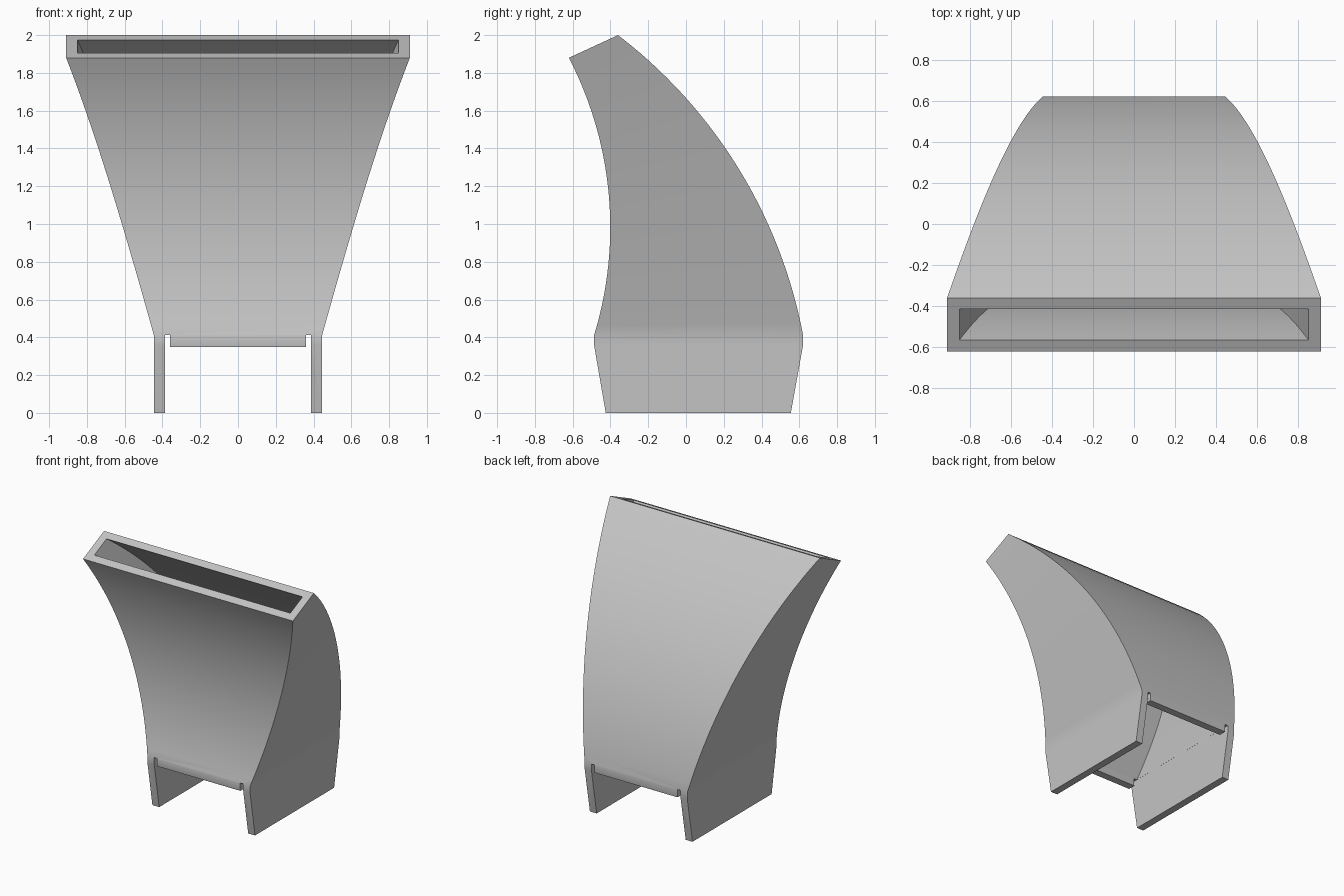
import bpy, bmesh, math
from mathutils import Vector

if "Cube" in bpy.data.objects:
    bpy.data.objects.remove(bpy.data.objects["Cube"])

WALL = 0.06
STEPS = 28

grey = bpy.data.materials.new("plain grey")
grey.diffuse_color = (0.55, 0.55, 0.55, 1)
grey.use_nodes = True
grey.node_tree.nodes["Principled BSDF"].inputs["Base Color"].default_value = grey.diffuse_color


def arc(p, q, sag, n):
    """Circular arc in (y, z) from p to q, bulging by sag toward +y."""
    p, q = Vector(p), Vector(q)
    d = q - p
    half = d.length / 2
    out = Vector((d.y, -d.x)).normalized()
    r = (half * half + sag * sag) / (2 * sag)
    centre = (p + q) / 2 + out * (sag - r)
    a = math.asin(half / r)
    along = d.normalized()
    return [centre + out * r * math.cos(t) + along * r * math.sin(t)
            for t in (a * (2 * i / n - 1) for i in range(n + 1))]


def ring(bm, front, back, w, inset):
    """Four corners of one cross-section, inset by the wall thickness."""
    d = (back - front).normalized() * inset
    f, b, x = front + d, back - d, w - inset
    return [bm.verts.new(c) for c in
            ((-x, f.x, f.y), (x, f.x, f.y), (x, b.x, b.y), (-x, b.x, b.y))]


def bridge(bm, r0, r1):
    for i in range(4):
        j = (i + 1) % 4
        bm.faces.new((r0[i], r0[j], r1[j], r1[i]))


# Cross-sections: straight foot, then the flaring curved hood
sections = [(Vector((-0.425, 0)), Vector((0.555, 0)), 0.445),
            (Vector((-0.487, 0.36)), Vector((0.62, 0.36)), 0.445)]
fronts = arc((-0.487, 0.41), (-0.62, 1.88), 0.145, STEPS)
backs = arc((0.62, 0.41), (-0.36, 2.0), 0.173, STEPS)
for i, (f, b) in enumerate(zip(fronts, backs)):
    t = i / STEPS
    sections.append((f, b, 0.445 + 0.465 * t - 0.06 * t * (1 - t)))

# Hollow duct
bm = bmesh.new()
outer = [ring(bm, *s, 0) for s in sections]
inner = [ring(bm, *s, WALL) for s in sections]
for shell in (outer, inner):
    for r0, r1 in zip(shell, shell[1:]):
        bridge(bm, r0, r1)
bridge(bm, outer[0], inner[0])
bridge(bm, outer[-1], inner[-1])
bmesh.ops.recalc_face_normals(bm, faces=bm.faces)
mesh = bpy.data.meshes.new("curved_duct")
bm.to_mesh(mesh)
bm.free()
mesh.materials.append(grey)
duct = bpy.data.objects.new("curved_duct", mesh)
bpy.context.collection.objects.link(duct)


def cut(x0, x1, z0, z1):
    """Cut a box through the duct from front to back."""
    bpy.ops.mesh.primitive_cube_add(size=1, location=((x0 + x1) / 2, 0, (z0 + z1) / 2))
    box = bpy.context.object
    box.name = "cutter"
    box.scale = (x1 - x0, 3, z1 - z0)
    box.hide_render = True
    box.data.materials.append(grey)
    mod = duct.modifiers.new("cut", 'BOOLEAN')
    mod.operation, mod.solver, mod.object = 'DIFFERENCE', 'EXACT', box
    bpy.context.view_layer.objects.active = duct
    bpy.ops.object.modifier_apply(modifier=mod.name)
    bpy.data.objects.remove(box)


# Open the foot between the two side plates, then the relief slots
cut(-0.386, 0.386, -0.2, 0.35)
for s in (-1, 1):
    a, b = sorted((s * 0.36, s * 0.386))
    cut(a, b, 0.2, 0.412)

bpy.ops.object.select_all(action='DESELECT')
duct.select_set(True)
bpy.context.view_layer.objects.active = duct
bpy.ops.object.shade_smooth_by_angle(angle=math.radians(30))
